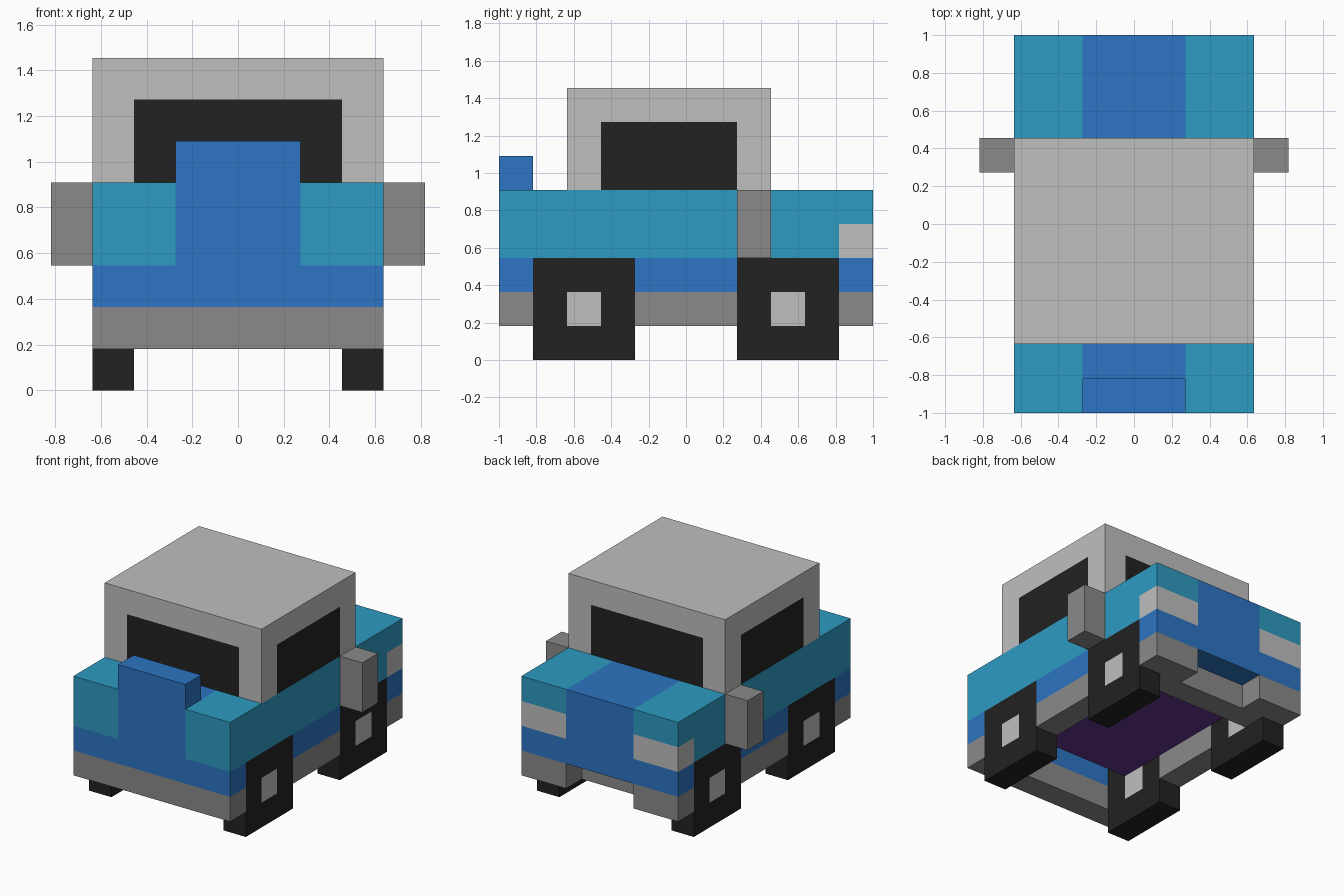
import bpy, bmesh
from mathutils import Vector

cube = bpy.data.objects.get("Cube")
if cube:
    bpy.data.objects.remove(cube, do_unlink=True)

U = 1 / 11  # one block unit; all part sizes below are in block units


def material(name, rgb):
    linear = [((c / 255 + 0.055) / 1.055) ** 2.4 for c in rgb] + [1.0]
    m = bpy.data.materials.new(name)
    m.use_nodes = True
    m.diffuse_color = linear
    bsdf = next(n for n in m.node_tree.nodes if n.type == 'BSDF_PRINCIPLED')
    bsdf.inputs["Base Color"].default_value = linear
    bsdf.inputs["Roughness"].default_value = 0.8
    return m


TEAL = material("teal_paint", (45, 155, 193))
BLUE = material("blue_paint", (45, 117, 195))
LIGHT = material("light_grey", (191, 191, 191))
GREY = material("mid_grey", (138, 138, 138))
BLACK = material("black", (34, 34, 34))
PURPLE = material("purple_floor", (102, 53, 147))


def block(name, x, y, z, mats, cuts=(), rule=None):
    """Box from ranges, sliced at (axis, position) cuts; rule(centre, normal) picks the colour."""
    lo, hi = Vector((x[0], y[0], z[0])), Vector((x[1], y[1], z[1]))
    bm = bmesh.new()
    bmesh.ops.create_cube(bm, size=1)
    for v in bm.verts:
        v.co = (lo + hi) / 2 + Vector(a * b for a, b in zip(v.co, hi - lo))
    for axis, pos in cuts:
        co, no = Vector(), Vector()
        co[axis], no[axis] = pos, 1
        bmesh.ops.bisect_plane(bm, geom=bm.verts[:] + bm.edges[:] + bm.faces[:],
                               plane_co=co, plane_no=no)
    bm.normal_update()
    if rule:
        for f in bm.faces:
            f.material_index = rule(f.calc_center_median(), f.normal)
    bmesh.ops.scale(bm, vec=(U, U, U), verts=bm.verts)
    me = bpy.data.meshes.new(name)
    bm.to_mesh(me)
    bm.free()
    for m in mats:
        me.materials.append(m)
    ob = bpy.data.objects.new(name, me)
    bpy.context.collection.objects.link(ob)
    return ob


def side_range(s, a, b):
    return (a, b) if s > 0 else (-b, -a)


# Upper body: centre stripe and wrap-round corner lamps
def body_rule(c, n):
    if abs(c.x) < 3:
        return 1
    return 2 if c.y > 9 and c.z < 8 else 0


block("upper_body", (-7, 7), (-11, 11), (6, 10), [TEAL, BLUE, LIGHT],
      [(0, -3), (0, 3), (1, 9), (2, 8)], body_rule)


# Cab with windows on all four sides
def cab_rule(c, n):
    if abs(n.z) > 0.5 or c.z > 14:
        return 0
    return int(-5 < c.y < 3) if abs(n.x) > 0.5 else int(abs(c.x) < 5)


block("cab", (-7, 7), (-7, 5), (10, 16), [LIGHT, BLACK],
      [(0, -5), (0, 5), (1, -5), (1, 3), (2, 14)], cab_rule)

# Raised centre block on the front end
block("front_raised_block", (-3, 3), (-11, -9), (10, 12), [BLUE])


# Lower body: grey below, blue above
def two_tone(c, n):
    return int(c.z < 4)


block("front_lower_body", (-7, 7), (-11, -9), (2, 6), [BLUE, GREY], [(2, 4)], two_tone)
block("rear_lower_body", (-7, 7), (9, 11), (4, 6), [BLUE])
block("rear_crossbar", (-5, 5), (7, 9), (2, 6), [BLUE, GREY], [(2, 4)], two_tone)
block("floor", (-5, 5), (-7, 7), (4, 6), [PURPLE])

# Mirrored parts
for s, side in ((1, "left"), (-1, "right")):
    block(f"{side}_sill", side_range(s, 5, 7), (-3, 3), (2, 6), [BLUE, GREY], [(2, 4)], two_tone)
    block(f"{side}_rear_bumper", side_range(s, 3, 7), (9, 11), (2, 4), [GREY])
    block(f"{side}_mirror", side_range(s, 7, 9), (3, 5), (6, 10), [GREY])
    # Square wheels with a hub on both faces
    for yc, end in ((-6, "front"), (6, "rear")):
        block(f"{end}_{side}_wheel", side_range(s, 5, 7), (yc - 3, yc + 3), (0, 6),
              [BLACK, LIGHT], [(1, yc - 1), (1, yc + 1), (2, 2), (2, 4)],
              lambda c, n: int(abs(n.x) > 0.5 and abs(c.y - yc) < 1 and 2 < c.z < 4))
